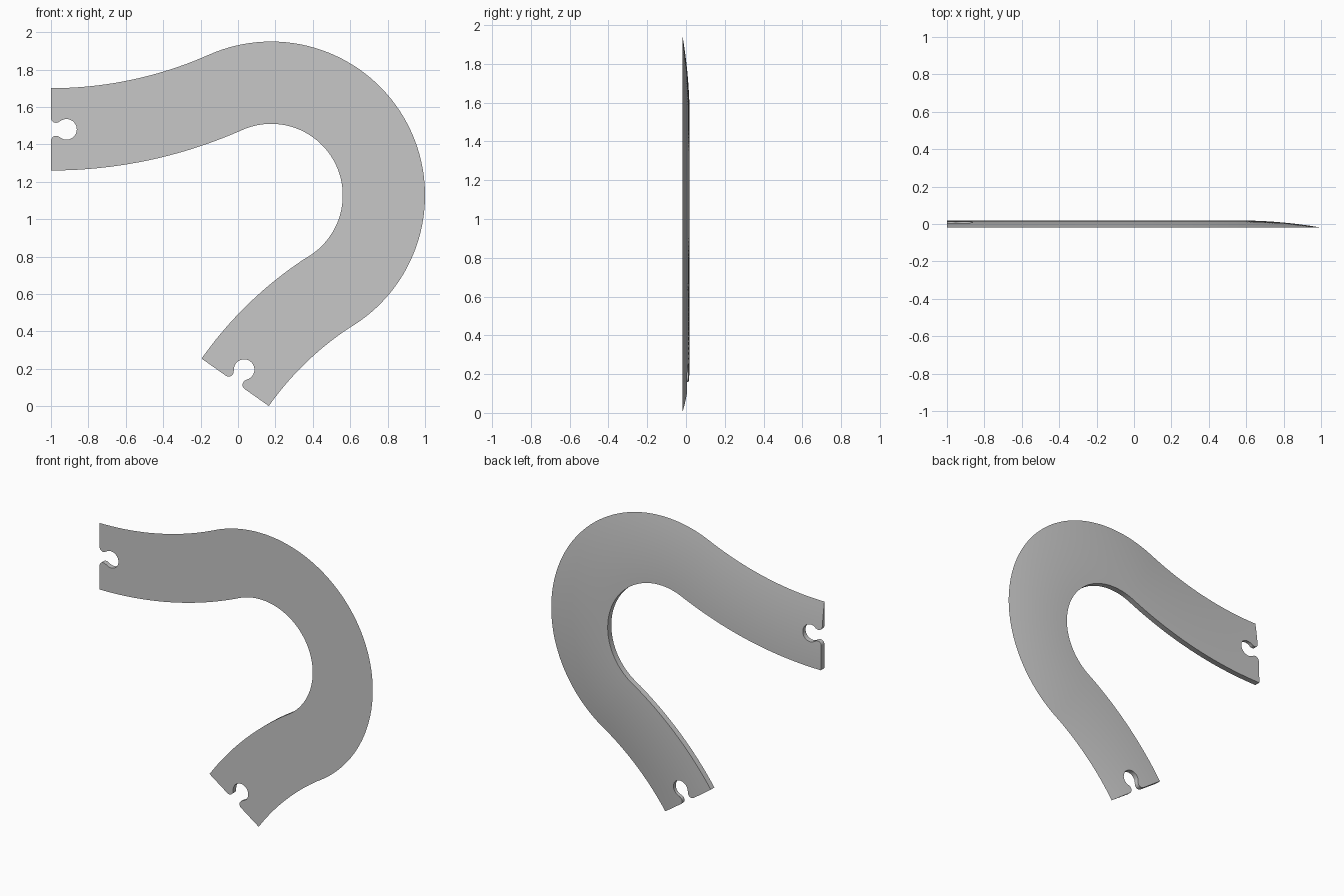
import bpy
import bmesh
from math import cos, sin, radians
from mathutils import Vector

if "Cube" in bpy.data.objects:
    bpy.data.objects.remove(bpy.data.objects["Cube"], do_unlink=True)

THICK = 0.038
FRONT = -THICK / 2
HALF = 0.22            # half width of the track
BACK_STEPS = 16        # facets across the curved back

grey = bpy.data.materials.new("plain grey")
grey.use_nodes = True
colour = (0.57, 0.57, 0.57, 1)
grey.diffuse_color = colour
grey.node_tree.nodes["Principled BSDF"].inputs["Base Color"].default_value = colour


def make_object(name, bm):
    bmesh.ops.recalc_face_normals(bm, faces=bm.faces)
    mesh = bpy.data.meshes.new(name)
    bm.to_mesh(mesh)
    bm.free()
    mesh.materials.append(grey)
    obj = bpy.data.objects.new(name, mesh)
    bpy.context.collection.objects.link(obj)
    return obj


def arc(cx, cz, radius, start, end, steps):
    """Points on an arc in the x-z plane, each with its unit radial direction."""
    out = []
    for i in range(steps + 1):
        a = radians(start + (end - start) * i / steps)
        d = Vector((cos(a), sin(a)))
        out.append((Vector((cx, cz)) + d * radius, d))
    return out


# Centre line: gentle bend, tight turn, gentle bend; directions point to the outer edge
entry = [(p, -d) for p, d in arc(-1, 3.781, 2.301, 270, 293.9, 20)]
turn = arc(0.1775, 1.127, 0.6025, 113.9, -57.5, 64)
leave = [(p, -d) for p, d in arc(1.4885, -0.933, 1.84, 122.5, 144.8, 20)]
path = entry + turn[1:] + leave[1:]

# Track body: flat front, thick inner edge, back curving down to a thin outer edge
bm = bmesh.new()
rings = []
for point, outward in path:
    inner = point - outward * HALF
    ring = [bm.verts.new((inner.x, FRONT, inner.y))]
    for k in range(BACK_STEPS + 1):
        u = k / BACK_STEPS
        p = inner + outward * (2 * HALF * u)
        ring.append(bm.verts.new((p.x, FRONT + THICK * (1 - u * u), p.y)))
    rings.append(ring)
for a, b in zip(rings, rings[1:]):
    for k in range(len(a)):
        j = (k + 1) % len(a)
        bm.faces.new((a[k], a[j], b[j], b[k]))
bm.faces.new(rings[0])
bm.faces.new(rings[-1])
track = make_object("curved_track", bm)

# Keyhole outline: round socket with a mouth between two rounded lips
upper = [p for p, d in arc(0.027, 0.062, 0.027, 180, 313, 14)]
socket = [p for p, d in arc(0.083, 0, 0.055, 133, -133, 40)]
lower = [Vector((p.x, -p.y)) for p in reversed(upper)]
keyhole = [Vector((-0.05, 0.062))] + upper + socket + lower + [Vector((-0.05, -0.062))]


def cut_socket(name, origin, inward):
    across = Vector((-inward.y, inward.x))
    cutter_bm = bmesh.new()
    layers = []
    for y in (-0.1, 0.1):
        pts = [origin + inward * q.x + across * q.y for q in keyhole]
        layers.append([cutter_bm.verts.new((p.x, y, p.y)) for p in pts])
    front, back = layers
    cutter_bm.faces.new(front)
    cutter_bm.faces.new(back)
    for k in range(len(front)):
        j = (k + 1) % len(front)
        cutter_bm.faces.new((front[k], front[j], back[j], back[k]))
    cutter = make_object(name, cutter_bm)
    cutter.hide_render = True
    mod = track.modifiers.new(name, "BOOLEAN")
    mod.operation = "DIFFERENCE"
    mod.solver = "EXACT"
    mod.object = cutter
    bpy.ops.object.modifier_apply(modifier=mod.name)
    bpy.data.objects.remove(cutter, do_unlink=True)


bpy.ops.object.select_all(action="DESELECT")
track.select_set(True)
bpy.context.view_layer.objects.active = track

# Sockets at both ends of the track
for label, (point, outward), sign in (("start_socket", path[0], 1), ("end_socket", path[-1], -1)):
    cut_socket(label, point, Vector((outward.y, -outward.x)) * sign)

bpy.ops.object.shade_smooth_by_angle(angle=radians(30))
